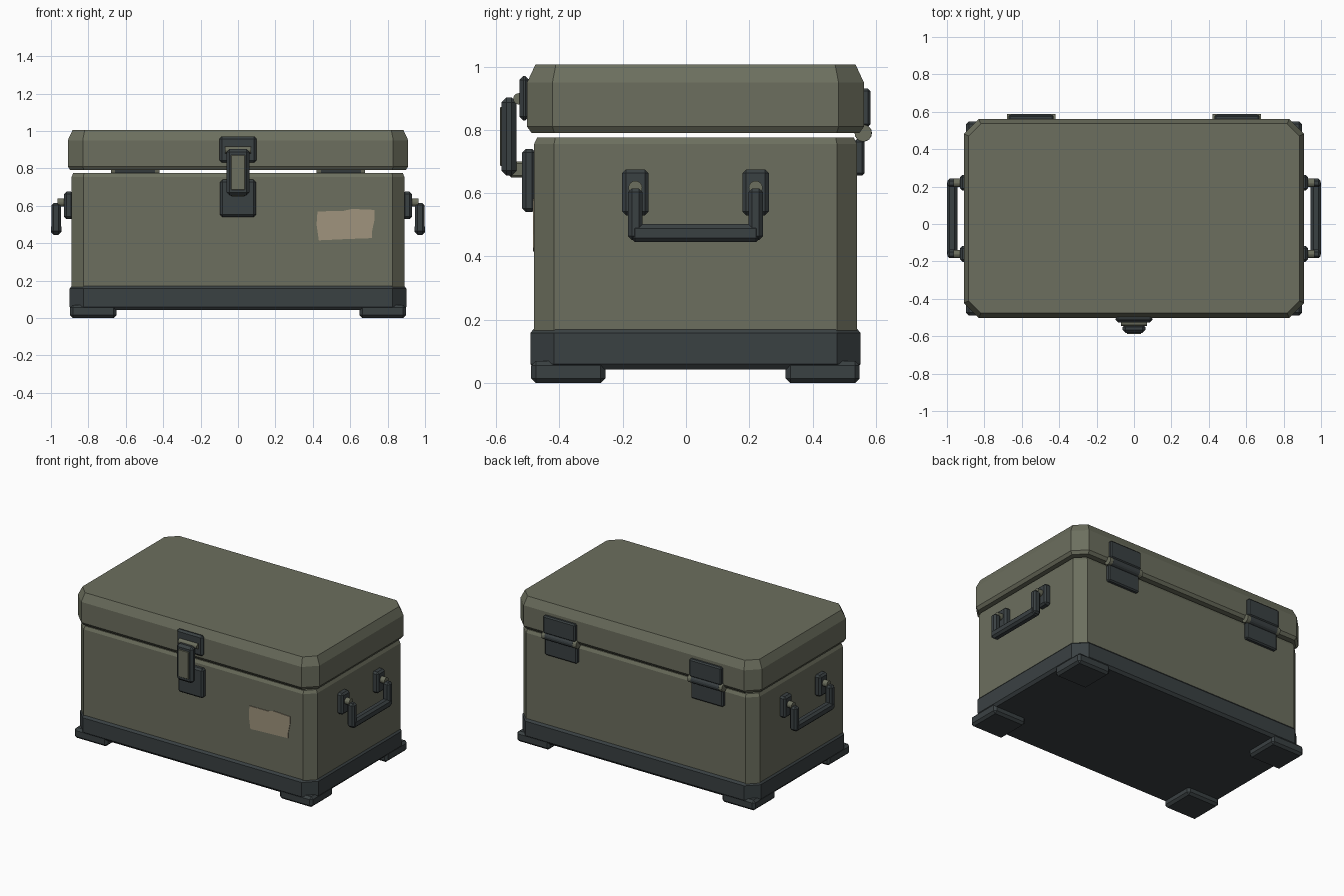
import bpy, bmesh, math
from mathutils import Matrix

if "Cube" in bpy.data.objects:
    bpy.data.objects.remove(bpy.data.objects["Cube"])

CY = 0.03  # depth centre of the box itself


def material(name, rgb):
    m = bpy.data.materials.new(name)
    m.diffuse_color = (*rgb, 1)
    m.use_nodes = True
    m.node_tree.nodes["Principled BSDF"].inputs["Base Color"].default_value = m.diffuse_color
    return m


OLIVE = material("olive paint", (0.150, 0.158, 0.112))
DARK = material("dark steel", (0.042, 0.052, 0.055))
TAN = material("tan label", (0.35, 0.296, 0.205))


def finish(name, bm, mat):
    bmesh.ops.recalc_face_normals(bm, faces=bm.faces[:])
    me = bpy.data.meshes.new(name)
    bm.to_mesh(me)
    bm.free()
    me.materials.append(mat)
    ob = bpy.data.objects.new(name, me)
    bpy.context.collection.objects.link(ob)
    return ob


def shell(name, hx, hy, cut, levels, mat):
    """Stack of corner-cut rectangles; levels are (z, inset)."""
    bm = bmesh.new()
    rings = []
    for z, i in levels:
        x, y, c = hx - i, hy - i, cut - i * 0.586
        pts = [(x - c, -y), (x, -y + c), (x, y - c), (x - c, y),
               (-x + c, y), (-x, y - c), (-x, -y + c), (-x + c, -y)]
        rings.append([bm.verts.new((px, py + CY, z)) for px, py in pts])
    for a, b in zip(rings, rings[1:]):
        for k in range(8):
            bm.faces.new((a[k], a[(k + 1) % 8], b[(k + 1) % 8], b[k]))
    bm.faces.new(rings[0])
    bm.faces.new(rings[-1])
    return finish(name, bm, mat)


def box(name, x, y, z, mat, bevel=0.012):
    """Chamfered box from (min, max) ranges."""
    bm = bmesh.new()
    bmesh.ops.create_cube(bm, size=1)
    for v in bm.verts:
        v.co = [(r[0] + r[1]) / 2 + c * (r[1] - r[0]) for c, r in zip(v.co, (x, y, z))]
    if bevel:
        bmesh.ops.bevel(bm, geom=bm.edges[:], offset=bevel, segments=1, affect='EDGES')
    return finish(name, bm, mat)


def rod(name, x0, x1, y, z, r, mat):
    """Cylinder along x."""
    bm = bmesh.new()
    m = Matrix.Translation(((x0 + x1) / 2, y, z)) @ Matrix.Rotation(math.pi / 2, 4, 'Y')
    bmesh.ops.create_cone(bm, cap_ends=True, segments=16, radius1=r, radius2=r,
                          depth=abs(x1 - x0), matrix=m)
    return finish(name, bm, mat)


def span(s, a, b):
    return tuple(sorted((s * a, s * b)))


# Main shells
shell("base_tray", 0.90, 0.522, 0.075, [(0.042, 0.015), (0.06, 0), (0.158, 0), (0.172, 0.012)], DARK)
shell("body", 0.89, 0.51, 0.063, [(0.16, 0), (0.755, 0), (0.776, 0.01)], OLIVE)
shell("lid", 0.91, 0.532, 0.08, [(0.79, 0.014), (0.81, 0), (0.95, 0), (1.006, 0.026)], OLIVE)

# Corner feet
for sx in (-1, 1):
    for sy in (-1, 1):
        y0, y1 = span(sy, 0.285, 0.519)
        box("foot", span(sx, 0.65, 0.898), (y0 + CY, y1 + CY), (0, 0.07), DARK, 0.015)

# Front latch
box("latch_upper_plate", (-0.098, 0.098), (-0.526, -0.495), (0.83, 0.97), DARK)
box("latch_lower_plate", (-0.095, 0.095), (-0.518, -0.475), (0.54, 0.74), DARK)
rod("latch_pivot", -0.07, 0.07, -0.528, 0.898, 0.018, OLIVE)
box("latch_keeper", (-0.04, 0.04), (-0.558, -0.495), (0.65, 0.70), OLIVE, 0.006)
box("latch_lever", (-0.061, 0.061), (-0.583, -0.536), (0.655, 0.903), DARK, 0.016)
box("latch_inlay", (-0.038, 0.038), (-0.588, -0.580), (0.685, 0.872), OLIVE, 0.003)

# Side handles
for s in (-1, 1):
    for t in (-1, 1):
        yc = CY + t * 0.19
        box("handle_mount", span(s, 0.88, 0.93), (yc - 0.042, yc + 0.042), (0.53, 0.675), DARK)
        rod("handle_pin", s * 0.92, s * 0.965, yc, 0.617, 0.022, OLIVE)
        box("handle_arm", span(s, 0.947, 0.998), (yc - 0.023, yc + 0.023), (0.452, 0.615), DARK)
    box("handle_grip", span(s, 0.945, 1.0), (CY - 0.205, CY + 0.205), (0.445, 0.502), DARK, 0.014)

# Rear hinges
for s in (-1, 1):
    x = span(s, 0.43, 0.672)
    box("hinge_upper_leaf", x, (0.552, 0.583), (0.81, 0.93), DARK, 0.008)
    box("hinge_lower_leaf", x, (0.53, 0.564), (0.655, 0.77), DARK, 0.008)
    rod("hinge_sleeve", s * 0.445, s * 0.657, 0.56, 0.79, 0.0275, DARK)
    for a, b in ((0.42, 0.445), (0.657, 0.68)):
        rod("hinge_pin_end", s * a, s * b, 0.56, 0.79, 0.027, OLIVE)

# Torn paper label on the front
bm = bmesh.new()
outline = [(0.42, 0.50), (0.432, 0.415), (0.58, 0.422), (0.715, 0.427), (0.718, 0.47),
           (0.731, 0.53), (0.73, 0.578), (0.61, 0.583), (0.56, 0.572), (0.425, 0.570)]
face = bm.faces.new([bm.verts.new((x, -0.484, z)) for x, z in outline])
ext = bmesh.ops.extrude_face_region(bm, geom=[face])
for v in ext["geom"]:
    if isinstance(v, bmesh.types.BMVert):
        v.co.y += 0.005
finish("label", bm, TAN)
